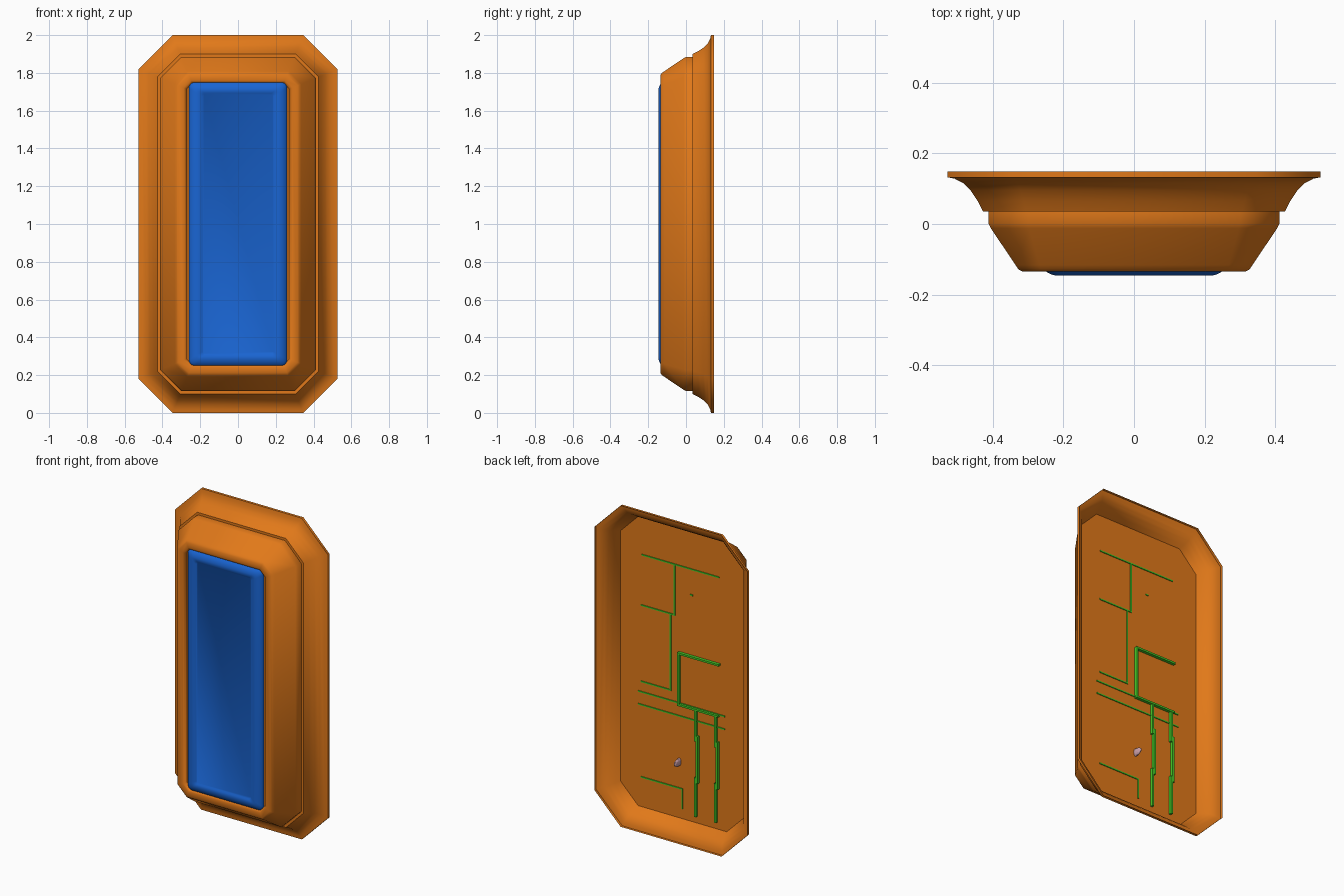
import bpy, bmesh
from math import cos, sin, pi, radians

if "Cube" in bpy.data.objects:
    bpy.data.objects.remove(bpy.data.objects["Cube"])


def material(name, rgb):
    m = bpy.data.materials.new(name)
    m.diffuse_color = (*rgb, 1)
    m.use_nodes = True
    m.node_tree.nodes["Principled BSDF"].inputs["Base Color"].default_value = m.diffuse_color
    return m


ORANGE = material("orange", (0.75, 0.19, 0.01))
BLUE = material("blue", (0.01, 0.13, 0.65))
GREEN = material("green", (0.06, 0.6, 0.02))
PINK = material("pink", (0.6, 0.35, 0.4))


def octagon(w, h, c):
    """Chamfered rectangle in x, z."""
    return [(w, -h + c), (w, h - c), (w - c, h), (c - w, h),
            (-w, h - c), (-w, c - h), (c - w, -h), (w - c, -h)]


def rounded(w, h, r, n=5):
    """Rounded rectangle in x, z."""
    pts = []
    for q, (sx, sz) in enumerate([(1, 1), (-1, 1), (-1, -1), (1, -1)]):
        for i in range(n + 1):
            a = (q + i / n) * pi / 2
            pts.append((sx * (w - r) + r * cos(a), sz * (h - r) + r * sin(a)))
    return pts


def loft(name, loops, mat, cap_first=False, cap_last=True):
    """Skin a list of (outline, y) loops, centred on z = 1."""
    bm = bmesh.new()
    rings = [[bm.verts.new((x, y, z + 1)) for x, z in pts] for pts, y in loops]
    for a, b in zip(rings, rings[1:]):
        n = len(a)
        for i in range(n):
            j = (i + 1) % n
            bm.faces.new((a[i], a[j], b[j], b[i]))
    if cap_first:
        bm.faces.new(rings[0])
    if cap_last:
        bm.faces.new(rings[-1])
    bmesh.ops.recalc_face_normals(bm, faces=bm.faces[:])
    me = bpy.data.meshes.new(name)
    bm.to_mesh(me)
    bm.free()
    ob = bpy.data.objects.new(name, me)
    bpy.context.collection.objects.link(ob)
    me.materials.append(mat)
    bpy.ops.object.select_all(action='DESELECT')
    ob.select_set(True)
    bpy.context.view_layer.objects.active = ob
    bpy.ops.object.shade_smooth_by_angle(angle=radians(50))
    return ob


def inset(d):
    return octagon(0.527 - d, 1 - d, max(0.18 - 0.586 * d, 0.02))


# outer flange with a concave cove
cove = [(0, .148), (0, .132), (.02, .128), (.045, .115), (.065, .095),
        (.085, .065), (.1, .035), (.115, .035)]
loft("cove_frame", [(inset(d), y) for d, y in cove], ORANGE, cap_last=False)

# raised front body with rolled lip around the recess
body = [(.115, .035), (.115, .002), (.122, -.012), (.192, -.116), (.2, -.128),
        (.212, -.135), (.24, -.135), (.25, -.131), (.256, -.115)]
loft("front_body", [(inset(d), y) for d, y in body], ORANGE, cap_first=True)

# blue front panel with a shallow inset field
panel = [(.26, .752, .03, -.11), (.26, .752, .03, -.122), (.252, .745, .03, -.133),
         (.235, .728, .025, -.142), (.222, .715, .02, -.146), (.194, .694, .015, -.146),
         (.188, .688, .012, -.14)]
loft("front_panel", [(rounded(w, h, r), y) for w, h, r, y in panel], BLUE)


# raised green strips on the back of the body
def strip(a, b, width=.008, depth=.006):
    (x0, z0), (x1, z1) = a, b
    bpy.ops.mesh.primitive_cube_add(
        size=1, location=((x0 + x1) / 2, .034 + depth / 2, (z0 + z1) / 2))
    ob = bpy.context.object
    ob.name = "back_strip"
    ob.scale = (abs(x1 - x0) + width, depth, abs(z1 - z0) + width)
    ob.data.materials.append(GREEN)


def path(pts, **kw):
    for a, b in zip(pts, pts[1:]):
        strip(a, b, **kw)


path([(-.25, 1.67), (.275, 1.67)])
path([(.053, 1.67), (.053, 1.355), (.28, 1.355)])
path([(.08, 1.355), (.08, .88), (.28, .88)])
path([(.3, .815), (-.29, .815)])
path([(.3, .735), (-.29, .735)])
path([(.28, .285), (0, .285), (0, .165)])
path([(-.06, 1.51), (-.07, 1.51)])
path([(-.255, 1.13), (.018, 1.13), (.018, .81), (-.25, .81)], width=.012, depth=.02)
for x in (-.098, -.235):
    path([(x, .8), (x, .64), (x - .012, .62), (x - .012, .38), (x, .36), (x, .15)],
         width=.014, depth=.018)

# small pink splinter poking through the back
bpy.ops.mesh.primitive_ico_sphere_add(subdivisions=2, radius=1, location=(.02, .04, .45))
ob = bpy.context.object
ob.name = "back_splinter"
ob.scale = (.012, .05, .025)
ob.data.materials.append(PINK)
